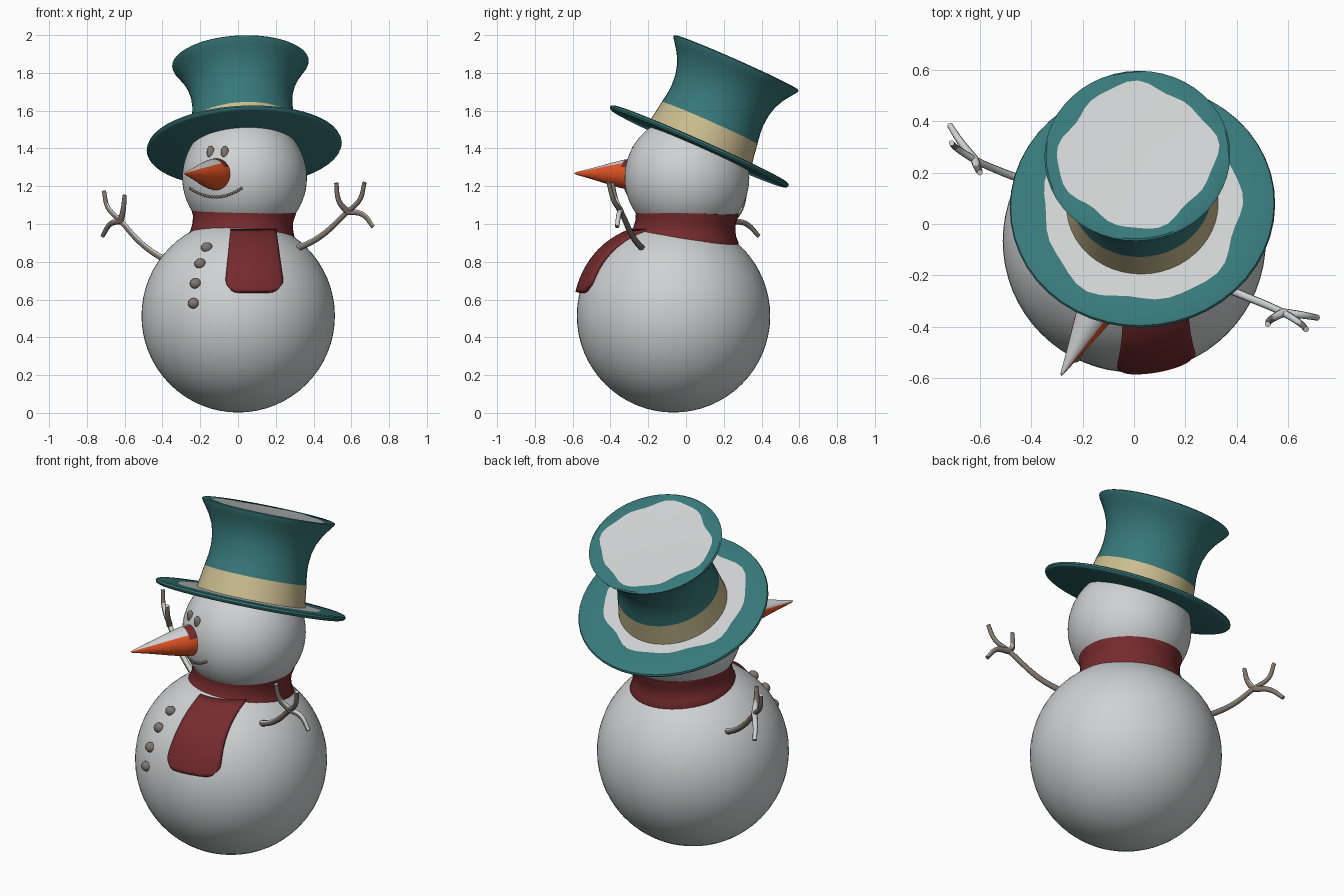
import bpy, bmesh, math
from mathutils import Vector, Matrix

if "Cube" in bpy.data.objects:
    bpy.data.objects.remove(bpy.data.objects["Cube"])


def material(name, r, g, b):
    m = bpy.data.materials.new(name)
    m.use_nodes = True
    m.diffuse_color = (r, g, b, 1)
    bsdf = next(n for n in m.node_tree.nodes if n.type == 'BSDF_PRINCIPLED')
    bsdf.inputs["Base Color"].default_value = (r, g, b, 1)
    return m


SNOW = material("snow", .625, .64, .645)
TEAL = material("teal felt", .039, .19, .195)
BAND = material("cream band", .60, .51, .28)
RED = material("red wool", .18, .024, .027)
ORANGE = material("carrot orange", .76, .088, .018)
TWIG = material("twig brown", .22, .185, .155)

BODY, BODY_R = Vector((.001, -.066, .514)), .512
HEAD, HEAD_R = Vector((.035, .005, 1.245)), .33


def finish(name, mesh, mats, angle=40):
    ob = bpy.data.objects.new(name, mesh)
    bpy.context.collection.objects.link(ob)
    for m in mats:
        mesh.materials.append(m)
    bpy.ops.object.select_all(action='DESELECT')
    ob.select_set(True)
    bpy.context.view_layer.objects.active = ob
    bpy.ops.object.shade_smooth_by_angle(angle=math.radians(angle))
    return ob


def from_bmesh(name, bm, mats, angle=40):
    mesh = bpy.data.meshes.new(name)
    bm.to_mesh(mesh)
    bm.free()
    return finish(name, mesh, mats, angle)


def ball(name, center, radius, mat, segs=48, scale=(1, 1, 1)):
    bm = bmesh.new()
    bmesh.ops.create_uvsphere(bm, u_segments=segs, v_segments=segs // 2, radius=radius)
    bm.transform(Matrix.Translation(center) @ Matrix.Diagonal((*scale, 1)))
    return from_bmesh(name, bm, [mat], 60)


def lathe(name, profile, mats, origin, axis, segs=48, wave=None):
    """Turn (radius, height, material of the strip that follows) about an axis."""
    bm = bmesh.new()
    rings = []
    for r, z, *rest in profile:
        ring = []
        for i in range(segs):
            a = math.tau * i / segs
            rr = r + (wave(a) if len(rest) > 1 else 0)
            ring.append(bm.verts.new((rr * math.cos(a), rr * math.sin(a), z)))
        rings.append(ring)
    for (lo, hi), p in zip(zip(rings, rings[1:]), profile):
        for i in range(segs):
            j = (i + 1) % segs
            bm.faces.new((lo[i], lo[j], hi[j], hi[i])).material_index = p[2]
    bmesh.ops.remove_doubles(bm, verts=bm.verts, dist=1e-5)
    bmesh.ops.recalc_face_normals(bm, faces=bm.faces)
    turn = Vector((0, 0, 1)).rotation_difference(Vector(axis)).to_matrix().to_4x4()
    bm.transform(Matrix.Translation(origin) @ turn)
    return from_bmesh(name, bm, mats)


def snow_on_top(ob, limit, up=(0, 0, 1)):
    """Faces that look up carry the second material."""
    for p in ob.data.polygons:
        p.material_index = int(p.normal.dot(Vector(up)) > limit)


def on_front(center, radius, x, z):
    """Point of a ball's front surface above the given x and z."""
    dx, dz = x - center.x, z - center.z
    return Vector((x, center.y - math.sqrt(max(radius**2 - dx * dx - dz * dz, 0)), z))


# Snow balls
ball("body", BODY, BODY_R, SNOW, 64)
ball("head", HEAD, HEAD_R, SNOW, 64)

# Hat: brim and flared crown share a tilted axis
HAT, HAT_AXIS = (.033, .07, 1.41), (-.02, .195, .44)
lathe("hat_brim", [(0, -.012, 0), (.5, -.014, 0), (.513, -.008, 0), (.517, 0, 0),
                   (.513, .01, 0), (.5, .015, 0), (.385, .014, 1, True), (.2, .014, 1)],
      [TEAL, SNOW], HAT, HAT_AXIS,
      wave=lambda a: -.025 * math.sin(a) + .012 * math.sin(5 * a) + .008 * math.cos(9 * a))
lathe("hat_crown", [(.298, 0, 1), (.288, .06, 1), (.277, .135, 0), (.268, .19, 0),
                    (.265, .24, 0), (.27, .3, 0), (.285, .355, 0), (.31, .405, 0),
                    (.338, .445, 0), (.358, .472, 0), (.362, .482, 0), (.355, .487, 0),
                    (.3, .483, 2, True), (0, .482, 2)],
      [TEAL, BAND, SNOW], HAT, HAT_AXIS,
      wave=lambda a: .016 * math.sin(4 * a + 1) + .007 * math.sin(9 * a))

# Scarf collar
lathe("scarf_collar", [(.2, -.07, 0), (.27, -.08, 0), (.287, -.076, 0), (.289, -.066, 0),
                       (.274, -.035, 0), (.266, 0, 0), (.266, .04, 0), (.277, .075, 0),
                       (.277, .087, 0), (.262, .091, 0), (.2, .08, 0)],
      [RED], (.025, -.004, .99), (.055, .085, 1))

# Scarf tail draped over the body, its upper end tucked under the collar
bm = bmesh.new()
COLS, ROWS = 16, 18
grid = []
for r in range(ROWS + 1):
    v = r / ROWS
    row = []
    for c in range(COLS + 1):
        u = 2 * c / COLS - 1
        x = .08 + .005 * v + u * (.118 + .037 * v - .02 * v**16)
        z = .96 - .323 * v + .03 * v**3 * abs(u)**8
        p = on_front(BODY, BODY_R + .007, x, z)
        p.y += .04 * (1 - v)**6
        row.append(bm.verts.new(p))
    grid.append(row)
for a, b in zip(grid, grid[1:]):
    for c in range(COLS):
        bm.faces.new((a[c], b[c], b[c + 1], a[c + 1]))
tail = from_bmesh("scarf_tail", bm, [RED], 60)
solid = tail.modifiers.new("thickness", 'SOLIDIFY')
solid.thickness, solid.offset = .032, 0

# Carrot nose with snow on its upper side and a red mark above its root
tip = Vector((-.285, -.592, 1.268))
base = HEAD + (tip - HEAD).normalized() * .27
base.z = 1.262
length = (tip - base).length
nose = lathe("nose", [(.085 * f, length * t, 0) for t, f in
                      ((0, 1), (.15, .98), (.22, .94), (.3, .87), (.45, .7), (.6, .51),
                       (.75, .33), (.9, .16), (.97, .08), (1, 0))],
             [ORANGE, SNOW, RED], base, tip - base, 40)
snow_on_top(nose, .5, (-.3, 0, .95))
for p in nose.data.polygons:
    if (p.center - base).dot((tip - base).normalized()) < .1 and p.normal.z > .5 \
            and p.normal.x > -.2:
        p.material_index = 2

# Eyes, mouth and buttons of coal
for side, x in (("right", -.145), ("left", -.07)):
    ball(side + "_eye", on_front(HEAD, HEAD_R, x, 1.38), .021, TWIG, 16, (1, .6, 1.6))
COUNT = 22
for i in range(COUNT):
    u = 2 * i / (COUNT - 1) - 1
    p = on_front(HEAD, HEAD_R, -.118 + .135 * u, 1.143 + .045 * u * u)
    ball(f"mouth_bead_{i + 1}", p, .008, TWIG, 10)
for i, (x, z) in enumerate(((-.165, .875), (-.2, .79), (-.225, .685), (-.235, .58))):
    ball(f"button_{i + 1}", on_front(BODY, BODY_R, x, z), .031, TWIG, 20, (1, .8, .9))


# Twig arms: one main branch and two side shoots each
def arm(name, branches):
    cu = bpy.data.curves.new(name, 'CURVE')
    cu.dimensions = '3D'
    cu.bevel_depth, cu.bevel_resolution = .016, 3
    cu.resolution_u, cu.use_fill_caps = 6, True
    for pts in branches:
        sp = cu.splines.new('BEZIER')
        sp.bezier_points.add(len(pts) - 1)
        for k, (bp, co) in enumerate(zip(sp.bezier_points, pts)):
            bp.co = co
            bp.handle_left_type = bp.handle_right_type = 'AUTO'
            bp.radius = 1.05 - .35 * k / (len(pts) - 1)
    helper = bpy.data.objects.new(name + "_path", cu)
    bpy.context.collection.objects.link(helper)
    deps = bpy.context.evaluated_depsgraph_get()
    mesh = bpy.data.meshes.new_from_object(helper.evaluated_get(deps))
    bpy.data.objects.remove(helper)
    snow_on_top(finish(name, mesh, [TWIG, SNOW], 50), .4)


fork = (.58, -.345, 1.065)
arm("left_arm", [
    [(.305, -.228, .865), (.43, -.28, .93), fork, (.645, -.385, 1.13), (.67, -.41, 1.22)],
    [fork, (.535, -.37, 1.12), (.52, -.39, 1.217)],
    [fork, (.66, -.355, 1.05), (.715, -.365, .985)]])
fork = (-.62, .25, 1.015)
arm("right_arm", [
    [(-.3, .1, .77), (-.42, .165, .83), (-.52, .205, .905), fork,
     (-.69, .295, 1.09), (-.71, .315, 1.175)],
    [fork, (-.607, .215, 1.08), (-.6, .2, 1.153)],
    [fork, (-.675, .32, 1.0), (-.717, .385, .937)]])
